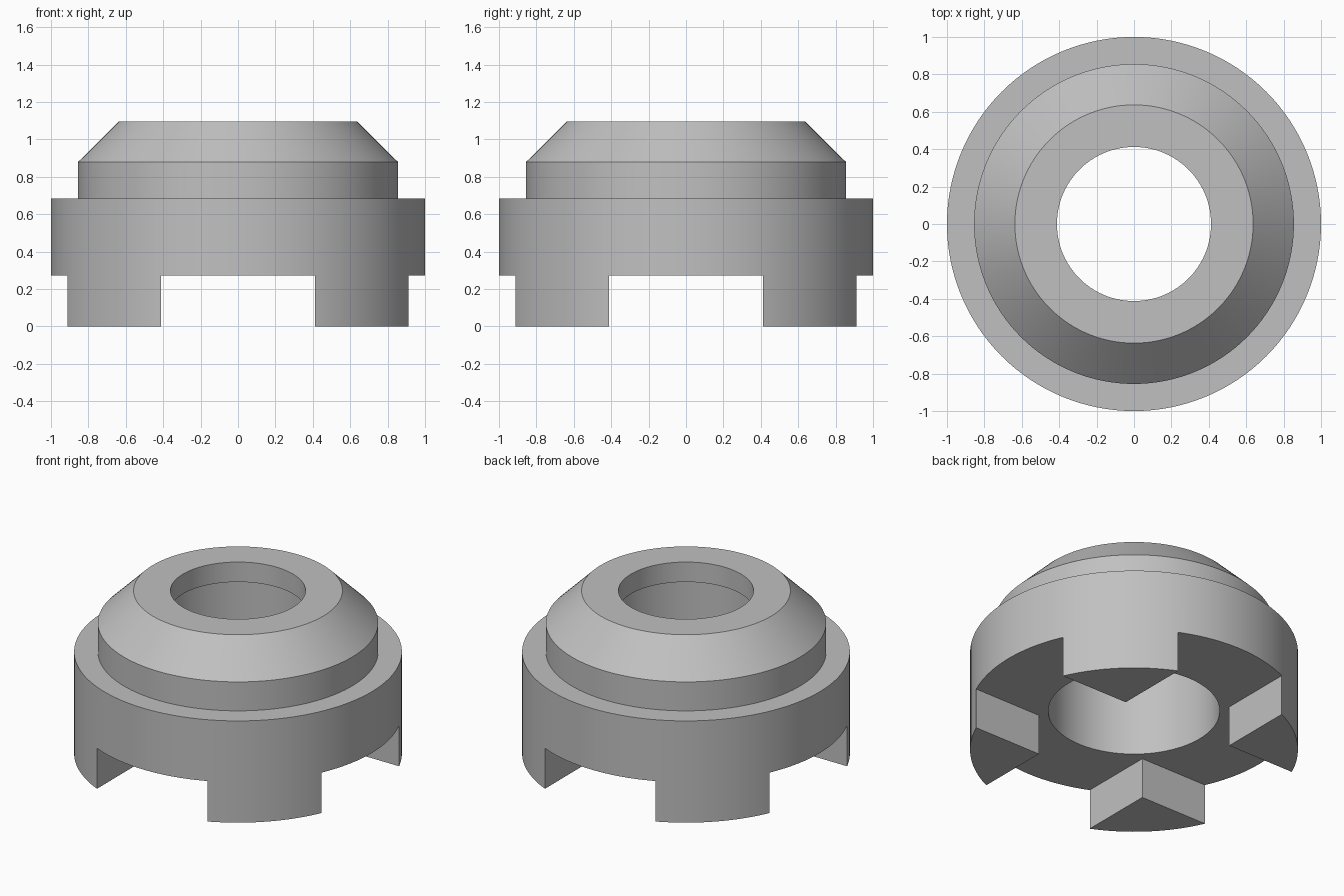
import bpy, bmesh, math

cube = bpy.data.objects.get("Cube")
if cube:
    bpy.data.objects.remove(cube, do_unlink=True)

SEGMENTS = 128
SLOT_HALF, SLOT_TOP = 0.412, 0.272

grey = bpy.data.materials.new("light_grey")
grey.use_nodes = True
colour = (0.53, 0.53, 0.53, 1)
grey.diffuse_color = colour
grey.node_tree.nodes["Principled BSDF"].inputs["Base Color"].default_value = colour


def make_object(name, bm):
    bmesh.ops.recalc_face_normals(bm, faces=bm.faces)
    mesh = bpy.data.meshes.new(name)
    bm.to_mesh(mesh)
    bm.free()
    mesh.materials.append(grey)
    obj = bpy.data.objects.new(name, mesh)
    bpy.context.collection.objects.link(obj)
    return obj


def lathe(name, profile):
    """Revolve a closed (radius, height) profile around the z axis."""
    bm = bmesh.new()
    rings = []
    for i in range(SEGMENTS):
        a = math.tau * i / SEGMENTS
        rings.append([bm.verts.new((r * math.cos(a), r * math.sin(a), z)) for r, z in profile])
    n = len(profile)
    for i, ring in enumerate(rings):
        after = rings[(i + 1) % SEGMENTS]
        for j in range(n):
            k = (j + 1) % n
            bm.faces.new((ring[j], after[j], after[k], ring[k]))
    return make_object(name, bm)


# Stepped collar with chamfered top and counterbored hole
collar = lathe("castellated_collar", [
    (0.523, 0), (1, 0), (1, 0.685), (0.855, 0.685), (0.855, 0.88),
    (0.637, 1.096), (0.412, 1.096), (0.412, 0.962), (0.523, 0.962)])

# Cross-shaped cutter that leaves four legs
s, far = SLOT_HALF, 1.2
arm = [(s, -s), (far, -s), (far, s)]
bm = bmesh.new()
outline = []
for q in range(4):
    c, d = round(math.cos(q * math.pi / 2)), round(math.sin(q * math.pi / 2))
    outline += [bm.verts.new((c * x - d * y, d * x + c * y, -0.2)) for x, y in arm]
base = bm.faces.new(outline)
top = bmesh.ops.extrude_face_region(bm, geom=[base])["geom"]
bmesh.ops.translate(bm, vec=(0, 0, SLOT_TOP + 0.2),
                    verts=[v for v in top if isinstance(v, bmesh.types.BMVert)])
cutter = make_object("slot_cutter", bm)
cutter.hide_render = True

# Cut the slots, then discard the cutter
cut = collar.modifiers.new("slots", "BOOLEAN")
cut.operation = "DIFFERENCE"
cut.solver = "EXACT"
cut.object = cutter
bpy.ops.object.select_all(action="DESELECT")
collar.select_set(True)
bpy.context.view_layer.objects.active = collar
bpy.ops.object.modifier_apply(modifier=cut.name)
bpy.data.objects.remove(cutter, do_unlink=True)
bpy.ops.object.shade_smooth_by_angle(angle=math.radians(25))
